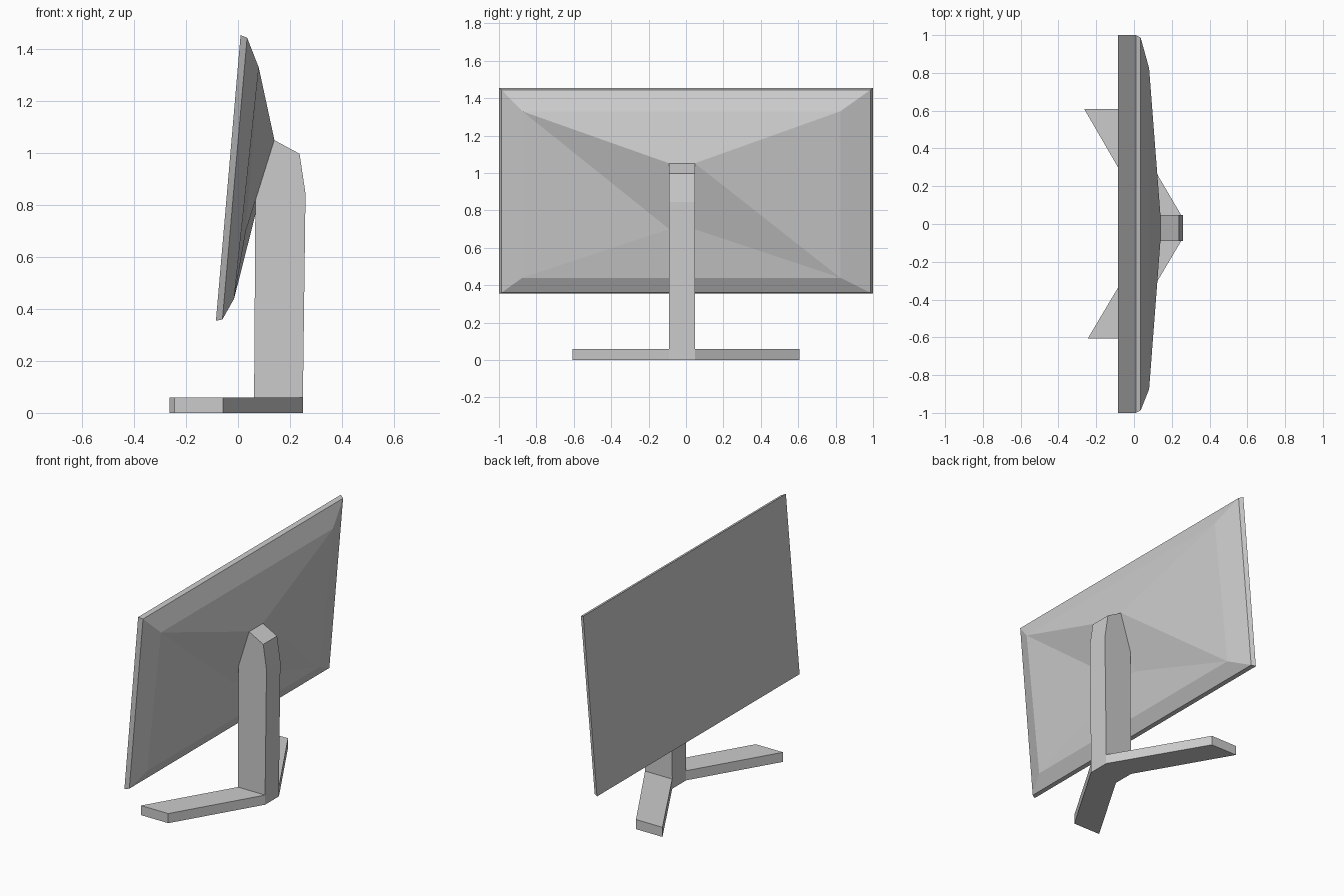
import bpy, bmesh

if "Cube" in bpy.data.objects:
    bpy.data.objects.remove(bpy.data.objects["Cube"])

Y0, Y1 = -0.09, 0.047   # sides of the upright


def finish(bm, name):
    bmesh.ops.recalc_face_normals(bm, faces=bm.faces)
    me = bpy.data.meshes.new(name)
    bm.to_mesh(me)
    bm.free()
    ob = bpy.data.objects.new(name, me)
    bpy.context.collection.objects.link(ob)
    return ob


def prism(name, points, offset):
    """Extrude a closed 3D outline along an offset vector."""
    bm = bmesh.new()
    face = bm.faces.new([bm.verts.new(p) for p in points])
    ext = bmesh.ops.extrude_face_region(bm, geom=[face])
    bmesh.ops.translate(bm, vec=offset,
                        verts=[v for v in ext["geom"] if isinstance(v, bmesh.types.BMVert)])
    return finish(bm, name)


# Tilted screen: rectangular rings stepping back to the mounting ridge
# each ring: bottom x, bottom z, top x, top z, low y, high y
rings = [(-0.085, 0.355, 0.01, 1.455, -1.0, 1.0),
         (-0.06, 0.36, 0.035, 1.445, -0.987, 0.987),
         (-0.015, 0.44, 0.08, 1.33, -0.875, 0.825),
         (0.03, 0.70, 0.14, 1.052, Y0, Y1)]
bm = bmesh.new()
loops = []
for xb, zb, xt, zt, ya, yb in rings:
    loops.append([bm.verts.new(p) for p in
                  ((xb, ya, zb), (xb, yb, zb), (xt, yb, zt), (xt, ya, zt))])
bm.faces.new(loops[0])
bm.faces.new(loops[-1])
for k, (a, b) in enumerate(zip(loops, loops[1:])):
    for i in range(4):
        j = (i + 1) % 4
        if k == 2 and i % 2:   # twisted side panels are split on a diagonal
            bm.faces.new((a[i], a[j], b[j]))
            bm.faces.new((a[i], b[j], b[i]))
        else:
            bm.faces.new((a[i], a[j], b[j], b[i]))
finish(bm, "screen")

# Upright post behind the screen
profile = [(0.137, 1.052), (0.237, 0.998), (0.26, 0.845), (0.25, 0.06),
           (0.062, 0.06), (0.067, 0.82)]
prism("upright", [(x, Y0, z) for x, z in profile], (0, Y1 - Y0, 0))

# V-shaped foot: two splayed legs joined under the upright
foot = [(0.062, Y0), (-0.245, -0.607), (-0.057, -0.607), (0.25, Y0),
        (0.25, Y1), (-0.08, 0.608), (-0.263, 0.608), (0.062, Y1)]
prism("foot", [(x, y, 0) for x, y in foot], (0, 0, 0.06))
